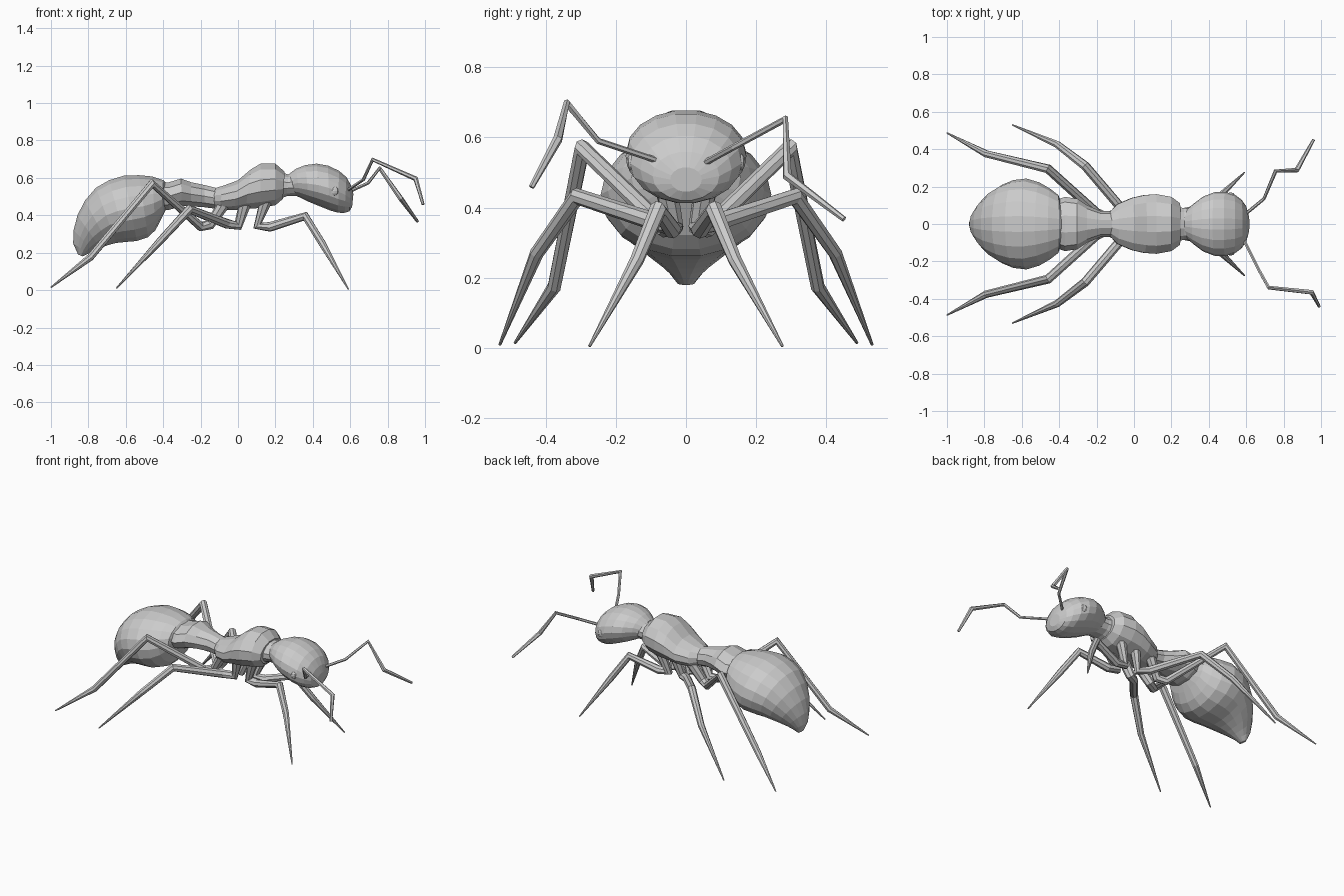
import bpy, bmesh, math
from mathutils import Vector


def skin(name, rings):
    """Bridge a list of equal point rings and cap both ends."""
    bm = bmesh.new()
    loops = [[bm.verts.new(p) for p in r] for r in rings]
    n = len(loops[0])
    for a, b in zip(loops, loops[1:]):
        for i in range(n):
            j = (i + 1) % n
            bm.faces.new((a[i], a[j], b[j], b[i]))
    bm.faces.new(loops[0])
    bm.faces.new(loops[-1][::-1])
    bmesh.ops.recalc_face_normals(bm, faces=bm.faces)
    me = bpy.data.meshes.new(name)
    bm.to_mesh(me)
    bm.free()
    ob = bpy.data.objects.new(name, me)
    bpy.context.collection.objects.link(ob)
    return ob


def body(name, sections, sides):
    """Each section: top x, top z, bottom x, bottom z, half width."""
    rings = []
    for tx, tz, bx, bz, w in sections:
        top, bot = Vector((tx, 0, tz)), Vector((bx, 0, bz))
        c, h = (top + bot) / 2, (top - bot) / 2
        angles = [2 * math.pi * (i + 0.5) / sides for i in range(sides)]
        rings.append([c + h * math.cos(a) + Vector((0, w * math.sin(a), 0)) for a in angles])
    return skin(name, rings)


def limb(name, path, radii, sides=6, flip=1):
    """Tapered tube along a bent path."""
    pts = [Vector((x, y * flip, z)) for x, y, z in path]
    u = Vector((0.31, 0.9, 0.2))
    rings = []
    for i, p in enumerate(pts):
        d0 = (p - pts[max(i - 1, 0)]).normalized()
        d1 = (pts[min(i + 1, len(pts) - 1)] - p).normalized()
        t = (d0 + d1).normalized()
        u = (u - t * u.dot(t)).normalized()
        v = t.cross(u)
        rings.append([p + radii[i] * (u * math.cos(a) + v * math.sin(a))
                      for a in (2 * math.pi * k / sides for k in range(sides))])
    return skin(name, rings)


# Abdomen, curling down to a small tip
body("abdomen", [
    (-0.37, 0.56, -0.39, 0.42, 0.09),
    (-0.40, 0.59, -0.41, 0.38, 0.155),
    (-0.46, 0.61, -0.44, 0.32, 0.19),
    (-0.53, 0.617, -0.48, 0.28, 0.222),
    (-0.61, 0.615, -0.54, 0.26, 0.243),
    (-0.69, 0.59, -0.60, 0.255, 0.235),
    (-0.76, 0.55, -0.65, 0.25, 0.21),
    (-0.82, 0.48, -0.69, 0.24, 0.175),
    (-0.86, 0.40, -0.735, 0.225, 0.13),
    (-0.88, 0.32, -0.77, 0.21, 0.085),
    (-0.882, 0.25, -0.80, 0.195, 0.05),
    (-0.855, 0.19, -0.83, 0.18, 0.025)], 18)

# Waist
body("waist", [
    (-0.41, 0.58, -0.41, 0.42, 0.13),
    (-0.37, 0.58, -0.37, 0.425, 0.145),
    (-0.305, 0.60, -0.30, 0.445, 0.135),
    (-0.25, 0.58, -0.25, 0.445, 0.10),
    (-0.18, 0.565, -0.18, 0.44, 0.07),
    (-0.10, 0.545, -0.10, 0.43, 0.068)], 10)

# Thorax
body("thorax", [
    (-0.13, 0.545, -0.13, 0.44, 0.065),
    (-0.08, 0.56, -0.10, 0.425, 0.11),
    (0.0, 0.59, -0.02, 0.425, 0.145),
    (0.07, 0.65, 0.04, 0.43, 0.16),
    (0.12, 0.68, 0.12, 0.435, 0.165),
    (0.20, 0.68, 0.20, 0.45, 0.15),
    (0.25, 0.635, 0.24, 0.485, 0.115)], 12)

# Neck
body("neck", [
    (0.21, 0.64, 0.21, 0.48, 0.10),
    (0.27, 0.62, 0.26, 0.50, 0.088),
    (0.32, 0.63, 0.33, 0.50, 0.085)], 12)

# Head
body("head", [
    (0.27, 0.62, 0.29, 0.51, 0.075),
    (0.31, 0.65, 0.33, 0.495, 0.11),
    (0.36, 0.67, 0.38, 0.47, 0.147),
    (0.42, 0.678, 0.44, 0.445, 0.17),
    (0.48, 0.668, 0.49, 0.425, 0.172),
    (0.54, 0.64, 0.535, 0.412, 0.158),
    (0.58, 0.605, 0.57, 0.412, 0.13),
    (0.605, 0.56, 0.595, 0.42, 0.095),
    (0.617, 0.515, 0.61, 0.445, 0.045)], 18)

# Legs: body joint, hip, thigh start, knee, shin, foot
legs = {
    "front_leg": [(0.15, 0.06, 0.48), (0.105, 0.035, 0.345), (0.17, 0.04, 0.338),
                  (0.36, 0.08, 0.395), (0.45, 0.14, 0.25), (0.59, 0.275, 0.005)],
    "middle_leg": [(0.04, 0.06, 0.47), (0.0, 0.035, 0.345), (-0.06, 0.075, 0.355),
                   (-0.26, 0.31, 0.432), (-0.41, 0.425, 0.27), (-0.65, 0.53, 0.01)],
    "hind_leg": [(-0.07, 0.06, 0.47), (-0.15, 0.035, 0.35), (-0.20, 0.06, 0.34),
                 (-0.46, 0.295, 0.57), (-0.79, 0.375, 0.175), (-1.0, 0.487, 0.015)]}
for name, path in legs.items():
    for side, flip in (("left", 1), ("right", -1)):
        limb(f"{name}_{side}", path, (0.034, 0.028, 0.026, 0.025, 0.02, 0.004), 8, flip)

# Antennae, each bent differently
radii = (0.009, 0.009, 0.011, 0.014, 0.008)
limb("antenna_left", [(0.58, 0.04, 0.52), (0.695, 0.135, 0.572), (0.757, 0.283, 0.652),
                      (0.87, 0.288, 0.49), (0.96, 0.45, 0.367)], radii)
limb("antenna_right", [(0.58, -0.07, 0.53), (0.67, -0.25, 0.59), (0.72, -0.34, 0.698),
                       (0.95, -0.365, 0.595), (0.99, -0.44, 0.458)], radii)

# Eyes
for side, flip in (("left", 1), ("right", -1)):
    bpy.ops.mesh.primitive_uv_sphere_add(segments=8, ring_count=6, radius=0.025,
                                         location=(0.515, 0.152 * flip, 0.53))
    bpy.context.object.name = f"eye_{side}"
    bpy.context.object.scale = (1, 0.7, 1)
